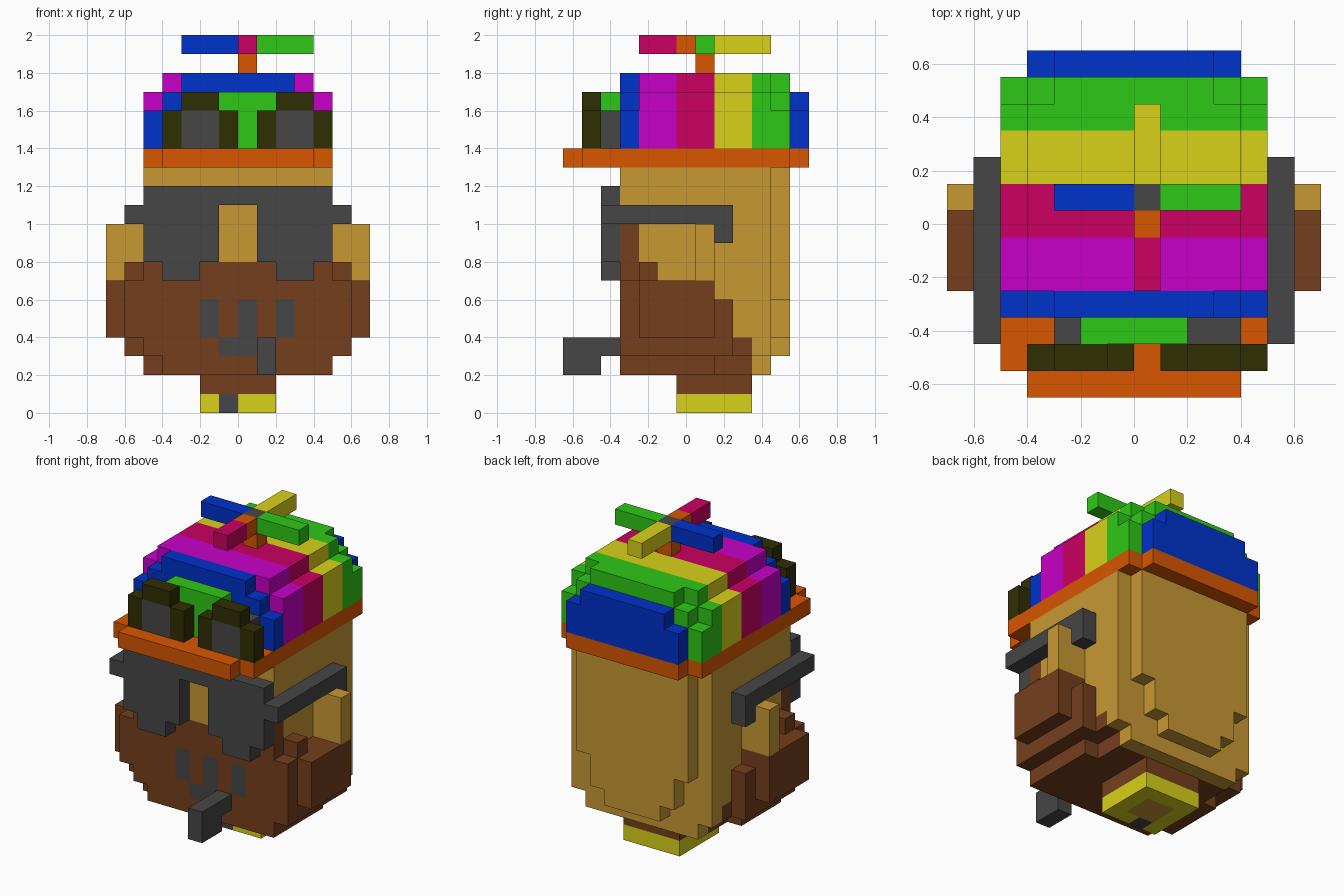
import bpy, bmesh

if "Cube" in bpy.data.objects:
    bpy.data.objects.remove(bpy.data.objects["Cube"])

UNIT = 0.1      # edge length of one block
Y_OFFSET = 6.5  # centres the 13-block depth on y = 0


def linear(c):
    c /= 255
    return c / 12.92 if c <= 0.04045 else ((c + 0.055) / 1.055) ** 2.4


def material(name, r, g, b):
    col = (linear(r), linear(g), linear(b), 1)
    m = bpy.data.materials.new(name)
    m.diffuse_color = col
    m.use_nodes = True
    bsdf = m.node_tree.nodes["Principled BSDF"]
    bsdf.inputs["Base Color"].default_value = col
    bsdf.inputs["Roughness"].default_value = 0.9
    return m


BLUE = material("blue", 0, 50, 204)
GREEN = material("green", 46, 200, 22)
CRIMSON = material("crimson", 204, 0, 98)
MAGENTA = material("magenta", 200, 0, 200)
YELLOW = material("yellow", 216, 209, 26)
ORANGE = material("orange", 216, 86, 0)
TAN = material("tan", 200, 153, 52)
GREY = material("dark grey", 70, 70, 70)
BROWN = material("brown", 117, 63, 28)
OLIVE = material("dark olive", 48, 46, 2)

grid = {}    # block position -> part name
colour = {}  # part name -> material


def part(name, mat, *boxes, mirror=False):
    """Fill boxes (x0, x1, y0, y1, z0, z1) with blocks; later parts carve into earlier ones."""
    colour[name] = mat
    if mirror:
        boxes += tuple((-b[1], -b[0]) + b[2:] for b in boxes)
    for x0, x1, y0, y1, z0, z1 in boxes:
        for x in range(x0, x1):
            for y in range(y0, y1):
                for z in range(z0, z1):
                    grid[x, y, z] = name


def stripe(name, mat, y0, y1, *tiers):
    """Cap stripe made of centred tiers (half width, z0, z1)."""
    part(name, mat, *[(-w, w, y0, y1, z0, z1) for w, z0, z1 in tiers])


# Neck and collar
part("neck", BROWN, (-2, 2, 6, 10, 1, 2))
part("collar", YELLOW, (-2, 2, 6, 10, 0, 1))
part("neck_core", TAN, (-1, 1, 7, 9, 0, 1))
part("collar_button", GREY, (-1, 0, 6, 7, 0, 1))

# Head with a rounded, stepped back
part("head", TAN,
     (-5, 5, 3, 11, 3, 13), (-4, 4, 10, 11, 2, 3),
     (-4, 4, 11, 12, 6, 13), (-3, 3, 11, 12, 4, 6), (-2, 2, 11, 12, 3, 4))
part("ears", TAN, (5, 7, 7, 8, 7, 10), mirror=True)

# Beard: chin, front and bushy sides, with the right chin corner trimmed
part("beard", BROWN,
     (-4, 5, 3, 4, 2, 3), (-5, 5, 4, 8, 2, 3), (-4, 4, 8, 10, 2, 3),
     (-5, 5, 3, 10, 3, 4), (-5, 5, 3, 4, 3, 8))
part("beard_sides", BROWN,
     (4, 5, 3, 4, 8, 10), (5, 6, 3, 4, 4, 7), (5, 6, 4, 8, 3, 7),
     (5, 6, 8, 9, 3, 6), (5, 6, 4, 5, 7, 8), (6, 7, 4, 8, 4, 7), mirror=True)
part("beard_left_corner", BROWN, (5, 6, 3, 4, 3, 4))

# Dark marks in the beard, and the pipe
part("beard_marks", GREY,
     (-2, -1, 3, 4, 4, 6), (0, 1, 3, 4, 4, 6), (2, 3, 3, 4, 4, 6),
     (-1, 1, 3, 4, 3, 4))
part("pipe", GREY, (1, 2, 0, 3, 3, 4), (1, 2, 0, 2, 2, 3))

# Sunglasses
part("glasses_bridge", GREY, (-5, 5, 2, 3, 11, 12))
part("glasses_lenses", GREY, (1, 5, 2, 3, 8, 11), (2, 4, 2, 3, 7, 8), mirror=True)
part("glasses_temples", GREY, (5, 6, 2, 9, 10, 11), (5, 6, 8, 9, 9, 10), mirror=True)

# Cap brim and stripes
part("cap_brim", ORANGE, (-5, 5, 1, 12, 13, 14),
     (-4, 4, 0, 1, 13, 14), (-4, 4, 12, 13, 13, 14))
side = ((5, 14, 17), (4, 17, 18))
rounded = ((5, 14, 16), (4, 16, 17), (3, 17, 18))
stripe("cap_nose", GREEN, 2, 3, (2, 14, 17))
stripe("cap_front_stripe", BLUE, 3, 4, *rounded)
stripe("cap_magenta_stripe", MAGENTA, 4, 6, *side)
stripe("cap_crimson_stripe", CRIMSON, 6, 8, *side)
stripe("cap_yellow_stripe", YELLOW, 8, 10, *side)
stripe("cap_green_stripe", GREEN, 10, 11, *side)
stripe("cap_green_edge", GREEN, 11, 12, *rounded)
stripe("cap_back_stripe", BLUE, 12, 13, (4, 14, 16), (3, 16, 17))

# Goggles resting on the brim, lenses flush with their frames
for label, x in (("right", -4), ("left", 1)):
    part("goggle_frame_" + label, OLIVE,
         (x, x + 1, 1, 2, 14, 16), (x + 3, x + 4, 1, 2, 14, 16),
         (x + 1, x + 3, 1, 2, 16, 17))
    part("goggle_lens_" + label, GREY, (x + 1, x + 3, 1, 3, 14, 16))

# Propeller
part("propeller_stem", ORANGE, (0, 1, 7, 8, 18, 19))
part("propeller_hub", GREY, (0, 1, 7, 8, 19, 20))
part("propeller_front_root", ORANGE, (0, 1, 6, 7, 19, 20))
part("propeller_front_blade", CRIMSON, (0, 1, 4, 6, 19, 20))
part("propeller_back_blade", YELLOW, (0, 1, 8, 11, 19, 20))
part("propeller_right_blade", BLUE, (-3, 0, 7, 8, 19, 20))
part("propeller_left_blade", GREEN, (1, 4, 7, 8, 19, 20))


# Build one mesh per part, keeping only the exposed block faces
def build(name):
    bm = bmesh.new()
    for cell in [c for c, n in grid.items() if n == name]:
        for axis in range(3):
            for step in (0, 1):
                beside = list(cell)
                beside[axis] += 2 * step - 1
                if tuple(beside) in grid:
                    continue
                u, v = (axis + 1) % 3, (axis + 2) % 3
                loop = [(0, 0), (1, 0), (1, 1), (0, 1)]
                corners = []
                for du, dv in (loop if step else reversed(loop)):
                    p = list(cell)
                    p[axis] += step
                    p[u] += du
                    p[v] += dv
                    corners.append(bm.verts.new(
                        (p[0] * UNIT, (p[1] - Y_OFFSET) * UNIT, p[2] * UNIT)))
                bm.faces.new(corners)
    bmesh.ops.remove_doubles(bm, verts=bm.verts, dist=0.001)
    mesh = bpy.data.meshes.new(name)
    bm.to_mesh(mesh)
    bm.free()
    mesh.materials.append(colour[name])
    bpy.context.collection.objects.link(bpy.data.objects.new(name, mesh))


for part_name in colour:
    build(part_name)
